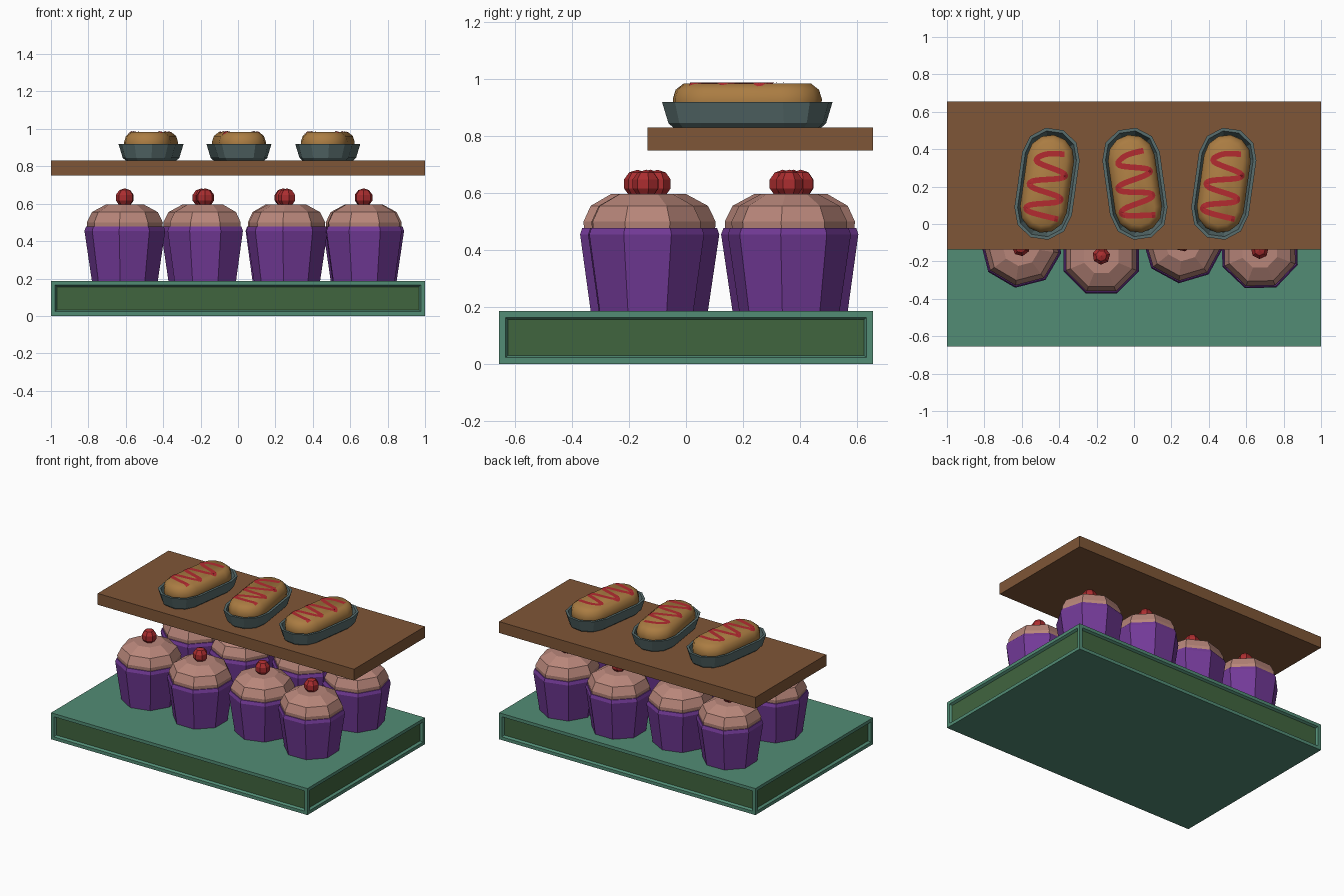
import bpy, bmesh
from math import sin, cos, pi, radians
from mathutils import Vector

cube = bpy.data.objects.get("Cube")
if cube:
    bpy.data.objects.remove(cube, do_unlink=True)


def material(name, r, g, b):
    """Flat colour given as 0-255 display values."""
    lin = [((c / 255 + 0.055) / 1.055) ** 2.4 for c in (r, g, b)] + [1]
    m = bpy.data.materials.new(name)
    m.use_nodes = True
    m.diffuse_color = lin
    m.node_tree.nodes["Principled BSDF"].inputs["Base Color"].default_value = lin
    return m


TEAL = material("teal paint", 82, 140, 117)
GREEN = material("green panel", 64, 101, 63)
WOOD = material("brown wood", 127, 86, 55)
PURPLE = material("purple wrapper", 115, 58, 152)
FROSTING = material("pink frosting", 184, 134, 122)
CHERRY = material("cherry red", 170, 45, 47)
TIN = material("grey tray", 88, 109, 109)
BUN = material("golden bun", 170, 124, 66)
SAUCE = material("red sauce", 180, 43, 48)


def finish(bm, name, *mats, loc=(0, 0, 0), turn=0, smooth=None):
    bmesh.ops.recalc_face_normals(bm, faces=bm.faces)
    me = bpy.data.meshes.new(name)
    bm.to_mesh(me)
    bm.free()
    for m in mats:
        me.materials.append(m)
    ob = bpy.data.objects.new(name, me)
    ob.location = loc
    ob.rotation_euler.z = radians(turn)
    bpy.context.collection.objects.link(ob)
    if smooth:
        bpy.ops.object.select_all(action="DESELECT")
        ob.select_set(True)
        bpy.context.view_layer.objects.active = ob
        bpy.ops.object.shade_smooth_by_angle(angle=radians(smooth))
    return ob


def box(lo, hi):
    bm = bmesh.new()
    bmesh.ops.create_cube(bm, size=1)
    for v in bm.verts:
        v.co = [a + (b - a) * (c + 0.5) for a, b, c in zip(lo, hi, v.co)]
    bmesh.ops.recalc_face_normals(bm, faces=bm.faces)
    return bm


def loft(rings):
    """Skin a stack of equal rings and cap both ends."""
    bm = bmesh.new()
    loops = [[bm.verts.new(p) for p in ring] for ring in rings]
    n = len(loops[0])
    for a, b in zip(loops, loops[1:]):
        for i in range(n):
            j = (i + 1) % n
            bm.faces.new((a[i], a[j], b[j], b[i]))
    bm.faces.new(loops[0][::-1])
    bm.faces.new(loops[-1])
    return bm


def octagon(r, z):
    return [(r * cos(k * pi / 4), r * sin(k * pi / 4), z) for k in range(8)]


def stadium(r, half, z, n):
    pts = []
    for side in (1, -1):
        for k in range(n + 1):
            a = pi * k / n
            pts.append((side * r * cos(a), side * (half + r * sin(a)), z))
    return pts


# Counter base with a recessed panel on each side
bm = box((-1, -0.655, 0), (1, 0.655, 0.187))
sides = [f for f in bm.faces if abs(f.normal.z) < 0.5]
bmesh.ops.inset_individual(bm, faces=sides, thickness=0.032, depth=0)
bmesh.ops.inset_individual(bm, faces=sides, thickness=0.012, depth=-0.016)
for f in sides:
    f.material_index = 1
finish(bm, "counter_base", TEAL, GREEN)

# Floating shelf
finish(box((-1, -0.135, 0.75), (1, 0.655, 0.83)), "shelf", WOOD)


# Cupcakes
def cupcake(label, x, y, turn):
    cup = [(0.178, 0.187), (0.218, 0.455), (0.21, 0.477)]
    finish(loft([octagon(*p) for p in cup]), "wrapper_" + label, PURPLE,
           loc=(x, y, 0), turn=turn)
    icing = [(0.203, 0.47), (0.205, 0.5), (0.178, 0.555), (0.1, 0.597)]
    finish(loft([octagon(*p) for p in icing]), "frosting_" + label, FROSTING,
           loc=(x, y, 0), turn=turn)
    bm = bmesh.new()
    bmesh.ops.create_uvsphere(bm, u_segments=7, v_segments=5, radius=0.05)
    finish(bm, "cherry_" + label, CHERRY, loc=(x, y, 0.632), turn=turn)


front_row = [(-0.605, -0.125, 37), (-0.175, -0.17, 22.5),
             (0.262, -0.1, 39), (0.672, -0.14, 24)]
for i, (x, y, turn) in enumerate(front_row):
    cupcake("front_%d" % i, x, y, turn)
    # The back row is the front row turned half round
    cupcake("back_%d" % i, 0.067 - x, 0.25 - y * 0.9, turn)


# Sauce path, smoothed and draped over the bun
ZIGZAG = [Vector(p) for p in (
    (0.07, 0.17), (-0.03, 0.155), (-0.07, 0.11), (0.075, 0.07), (0.07, 0.04),
    (-0.075, 0.005), (-0.075, -0.03), (0.07, -0.06), (0.065, -0.09),
    (-0.075, -0.125), (-0.075, -0.16), (0.085, -0.18))]


def smooth_path(p, steps=6):
    p = [p[0]] + p + [p[-1]]
    out = []
    for a, b, c, d in zip(p, p[1:], p[2:], p[3:]):
        for s in range(steps):
            t = s / steps
            out.append(b + (c - a) * t / 2 + (a * 2 - b * 5 + c * 4 - d) * t * t / 2
                       + (b * 3 - a - c * 3 + d) * t ** 3 / 2)
    return out + [p[-1]]


def sauce_strip(bun, width):
    path = smooth_path(ZIGZAG)
    bm = bmesh.new()
    rows = []
    for i, p in enumerate(path):
        d = path[min(i + 1, len(path) - 1)] - path[max(i - 1, 0)]
        side = Vector((-d.y, d.x)).normalized() * width / 2
        row = []
        for k in (-1, 0, 1):
            q = p + side * k
            hit, at, _, _ = bun.ray_cast((q.x, q.y, 1), (0, 0, -1))
            row.append(bm.verts.new((q.x, q.y, (at.z if hit else 0.08) + 0.004)))
        rows.append(row)
    for a, b in zip(rows, rows[1:]):
        for k in (0, 1):
            bm.faces.new((a[k], b[k], b[k + 1], a[k + 1]))
    if sum(f.normal.z for f in bm.faces) < 0:
        bmesh.ops.reverse_faces(bm, faces=bm.faces)
    return bm


# Filled buns in trays
for i, (x, turn) in enumerate([(-0.465, -8), (0.005, 8), (0.48, -8)]):
    place = dict(loc=(x, 0.215, 0.83), turn=turn)
    tray = [(0.115, 0), (0.132, 0.015), (0.155, 0.09), (0.138, 0.09), (0.115, 0.025)]
    finish(loft([stadium(r, 0.148, z, 5) for r, z in tray]), "tray_%d" % i, TIN, **place)
    loaf = [(0.1, 0.02), (0.124, 0.06), (0.126, 0.1), (0.116, 0.132), (0.088, 0.154)]
    bun = finish(loft([stadium(r, 0.138, z, 6) for r, z in loaf]), "bun_%d" % i, BUN,
                 smooth=50, **place)
    bpy.context.view_layer.update()
    finish(sauce_strip(bun, 0.03), "sauce_%d" % i, SAUCE, **place)
